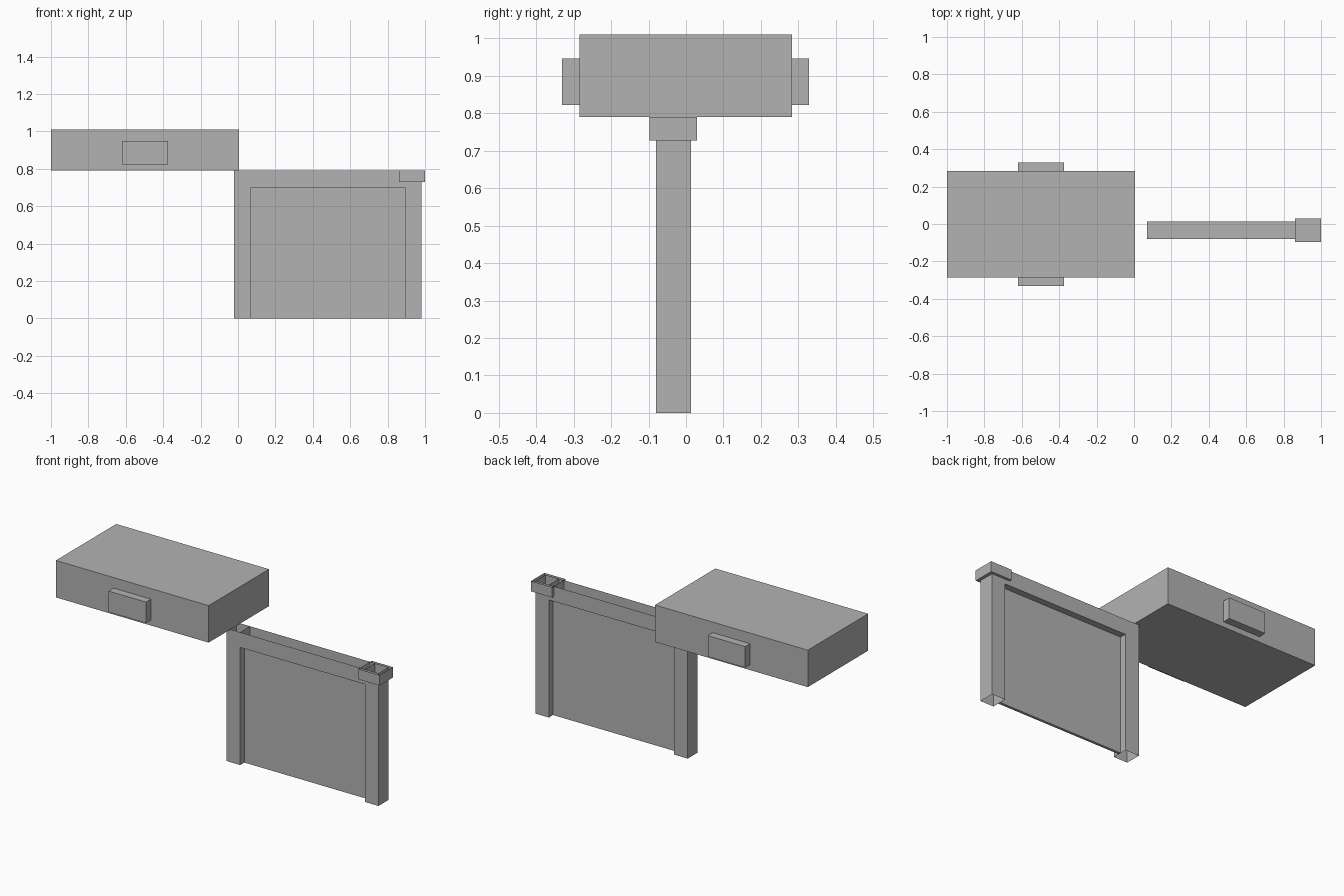
import bpy, bmesh
from mathutils import Vector

if "Cube" in bpy.data.objects:
    bpy.data.objects.remove(bpy.data.objects["Cube"])

# One flat grey for everything
grey = bpy.data.materials.new("plain_grey")
grey.diffuse_color = (0.45, 0.45, 0.45, 1)
grey.use_nodes = True
grey.node_tree.nodes["Principled BSDF"].inputs["Base Color"].default_value = grey.diffuse_color


def block(name, lo, hi, top=True, bottom=True):
    """Box between two corners; top or bottom may be left open."""
    lo, hi = Vector(lo), Vector(hi)
    bm = bmesh.new()
    bmesh.ops.create_cube(bm, size=1)
    for v in bm.verts:
        v.co = (lo + hi) / 2 + v.co * (hi - lo)
    bm.normal_update()
    drop = [f for f in bm.faces
            if (f.normal.z > 0.5 and not top) or (f.normal.z < -0.5 and not bottom)]
    bmesh.ops.delete(bm, geom=drop, context='FACES')
    mesh = bpy.data.meshes.new(name)
    bm.to_mesh(mesh)
    bm.free()
    mesh.materials.append(grey)
    obj = bpy.data.objects.new(name, mesh)
    bpy.context.collection.objects.link(obj)
    return obj


# Raised slab with a boss on each long side
block("slab", (-1, -0.285, 0.79), (0.006, 0.283, 1.01))
for name, y0, y1 in (("front_boss", -0.331, -0.285), ("back_boss", 0.283, 0.329)):
    block(name, (-0.62, y0, 0.822), (-0.374, y1, 0.947))

# Gate frame: hollow posts open at both ends, trough-shaped top beam
FRONT, BACK, TOP = -0.08, 0.014, 0.79
for name, x0, x1 in (("left_post", -0.021, 0.07), ("right_post", 0.893, 0.981)):
    block(name, (x0, FRONT, 0), (x1, BACK, TOP), top=False, bottom=False)
block("top_beam", (0.07, FRONT, 0.70), (0.893, BACK, TOP), top=False)

# Thin infill panel set back in the frame
block("panel", (0.07, -0.041, 0), (0.893, -0.025, 0.70))

# Open tray collar around the right post
block("post_collar", (0.861, -0.097, 0.728), (1.0, 0.029, TOP), top=False)
